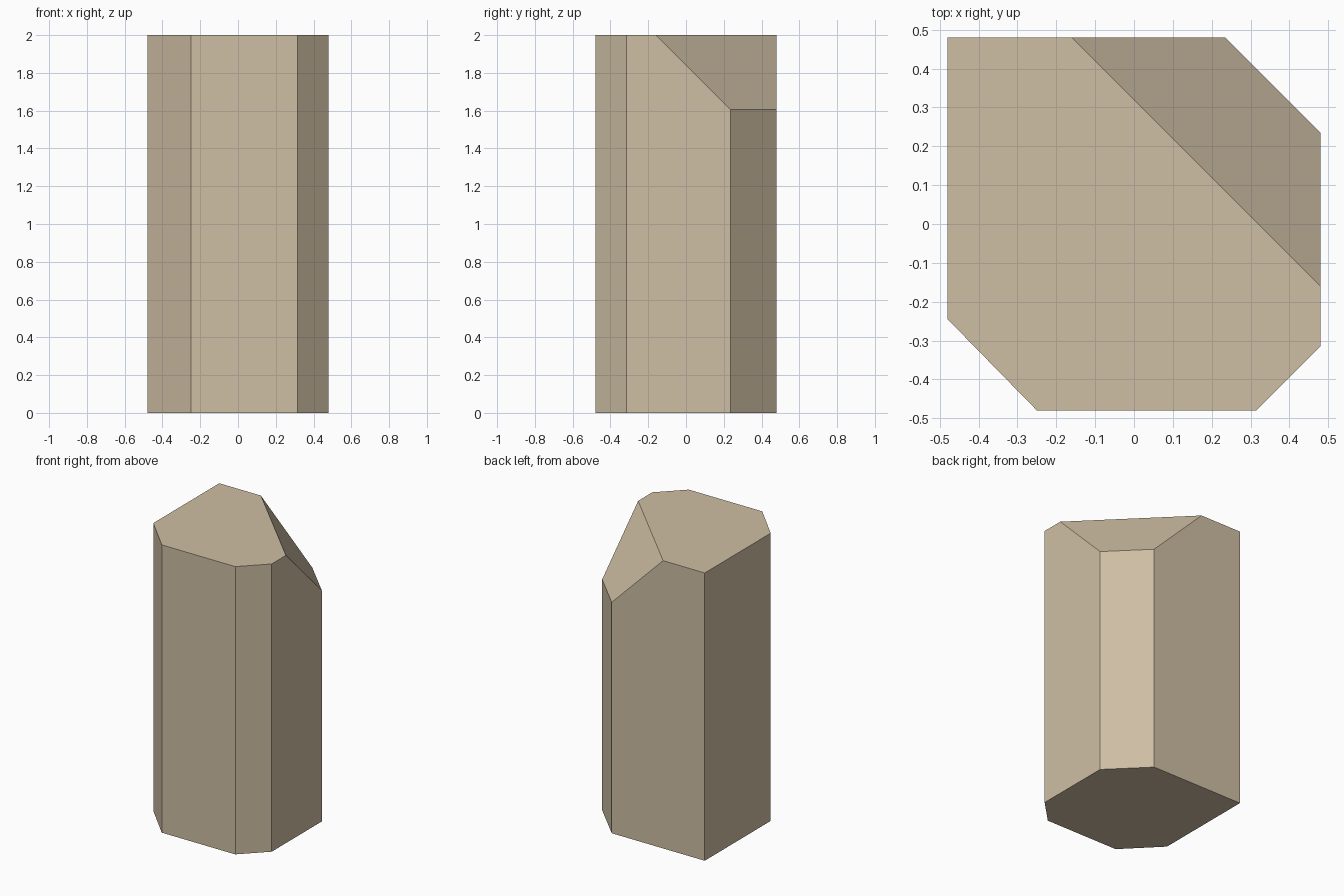
import bpy, bmesh
from mathutils import Vector

if "Cube" in bpy.data.objects:
    bpy.data.objects.remove(bpy.data.objects["Cube"])

HEIGHT = 2.0
# Square footprint with three chamfered corners
OUTLINE = [(-0.48, -0.245), (-0.25, -0.48), (0.315, -0.48), (0.48, -0.315),
           (0.48, 0.235), (0.235, 0.48), (-0.48, 0.48)]

stone = bpy.data.materials.new("sandstone")
stone.diffuse_color = (0.62, 0.52, 0.37, 1)
stone.use_nodes = True
stone.node_tree.nodes["Principled BSDF"].inputs["Base Color"].default_value = stone.diffuse_color

# Upright pillar
bm = bmesh.new()
base = bm.faces.new([bm.verts.new((x, y, 0)) for x, y in OUTLINE])
top = bmesh.ops.extrude_face_region(bm, geom=[base])["geom"]
bmesh.ops.translate(bm, vec=(0, 0, HEIGHT),
                    verts=[v for v in top if isinstance(v, bmesh.types.BMVert)])

# Slanted cut across the back right top corner, then cap it
cut = bmesh.ops.bisect_plane(bm, geom=bm.verts[:] + bm.edges[:] + bm.faces[:],
                             plane_co=Vector((0.48, -0.16, HEIGHT)),
                             plane_no=Vector((1, 1, 1)), clear_outer=True)
bmesh.ops.holes_fill(bm, edges=[e for e in bm.edges if e.is_boundary], sides=0)
bmesh.ops.remove_doubles(bm, verts=bm.verts[:], dist=0.0005)
bmesh.ops.recalc_face_normals(bm, faces=bm.faces[:])

mesh = bpy.data.meshes.new("stone_pillar")
bm.to_mesh(mesh)
bm.free()
mesh.materials.append(stone)
bpy.context.collection.objects.link(bpy.data.objects.new("stone_pillar", mesh))
